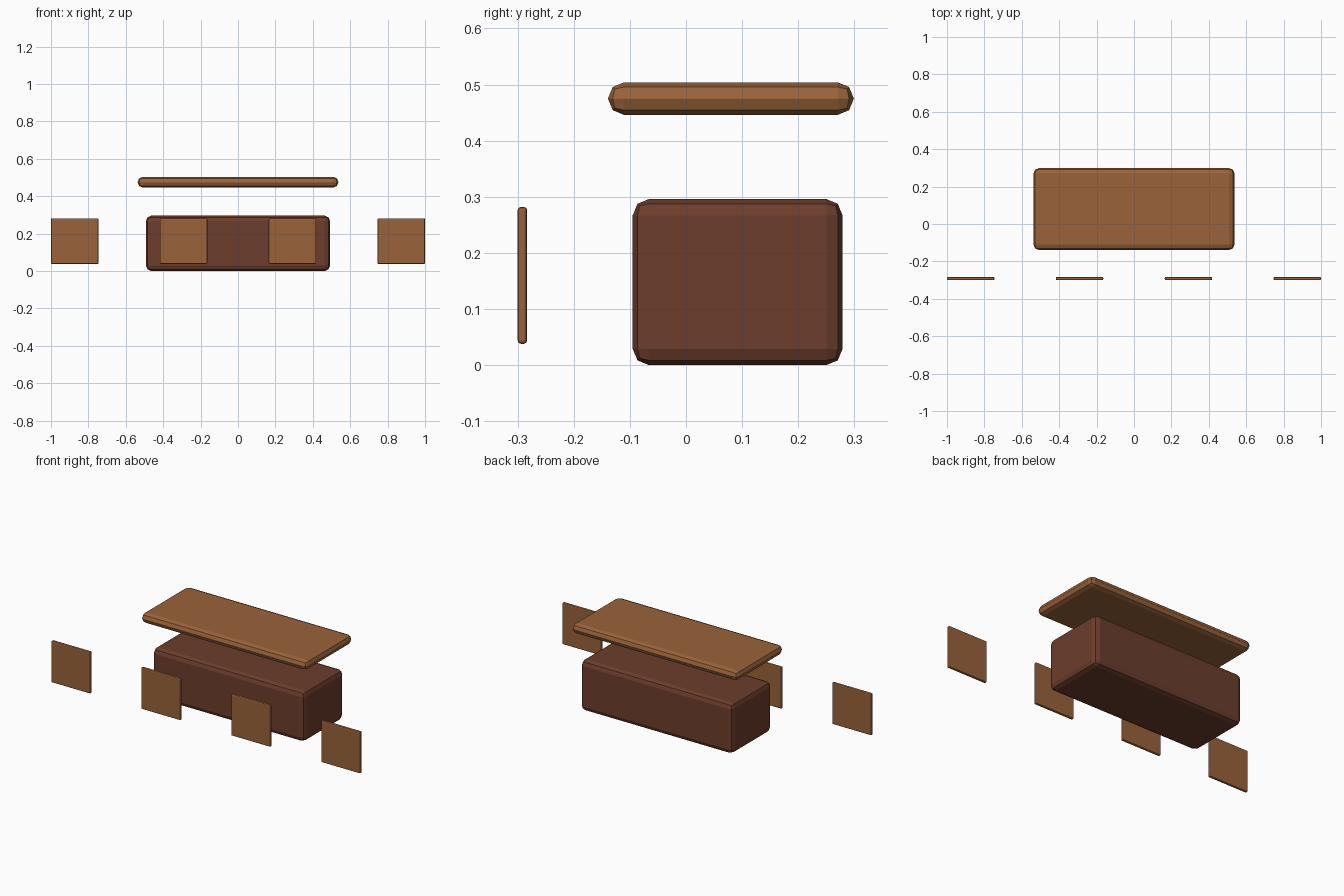
import bpy

if "Cube" in bpy.data.objects:
    bpy.data.objects.remove(bpy.data.objects["Cube"])


def material(name, color):
    mat = bpy.data.materials.new(name)
    mat.diffuse_color = (*color, 1)
    mat.use_nodes = True
    mat.node_tree.nodes["Principled BSDF"].inputs["Base Color"].default_value = mat.diffuse_color
    return mat


dark_wood = material("dark_wood", (0.15, 0.047, 0.025))
light_wood = material("light_wood", (0.32, 0.125, 0.043))


def rounded_box(name, center, size, bevel, mat):
    bpy.ops.mesh.primitive_cube_add(size=1, location=center)
    obj = bpy.context.object
    obj.name = name
    obj.scale = size
    bpy.ops.object.transform_apply(location=False, rotation=False, scale=True)
    mod = obj.modifiers.new("rounded_edges", 'BEVEL')
    mod.width = bevel
    mod.segments = 2
    obj.data.materials.append(mat)
    return obj


# Chest body
rounded_box("chest_body", (0, 0.092, 0.148), (0.984, 0.374, 0.296), 0.029, dark_wood)

# Lid floating above the body
rounded_box("lid", (0, 0.08, 0.475), (1.074, 0.438, 0.058), 0.0285, light_wood)

# Row of four separate front panels
for i in range(4):
    x = -0.873 + i * 0.582
    rounded_box(f"front_panel_{i + 1}", (x, -0.2915, 0.16),
                (0.254, 0.017, 0.244), 0.006, light_wood)
